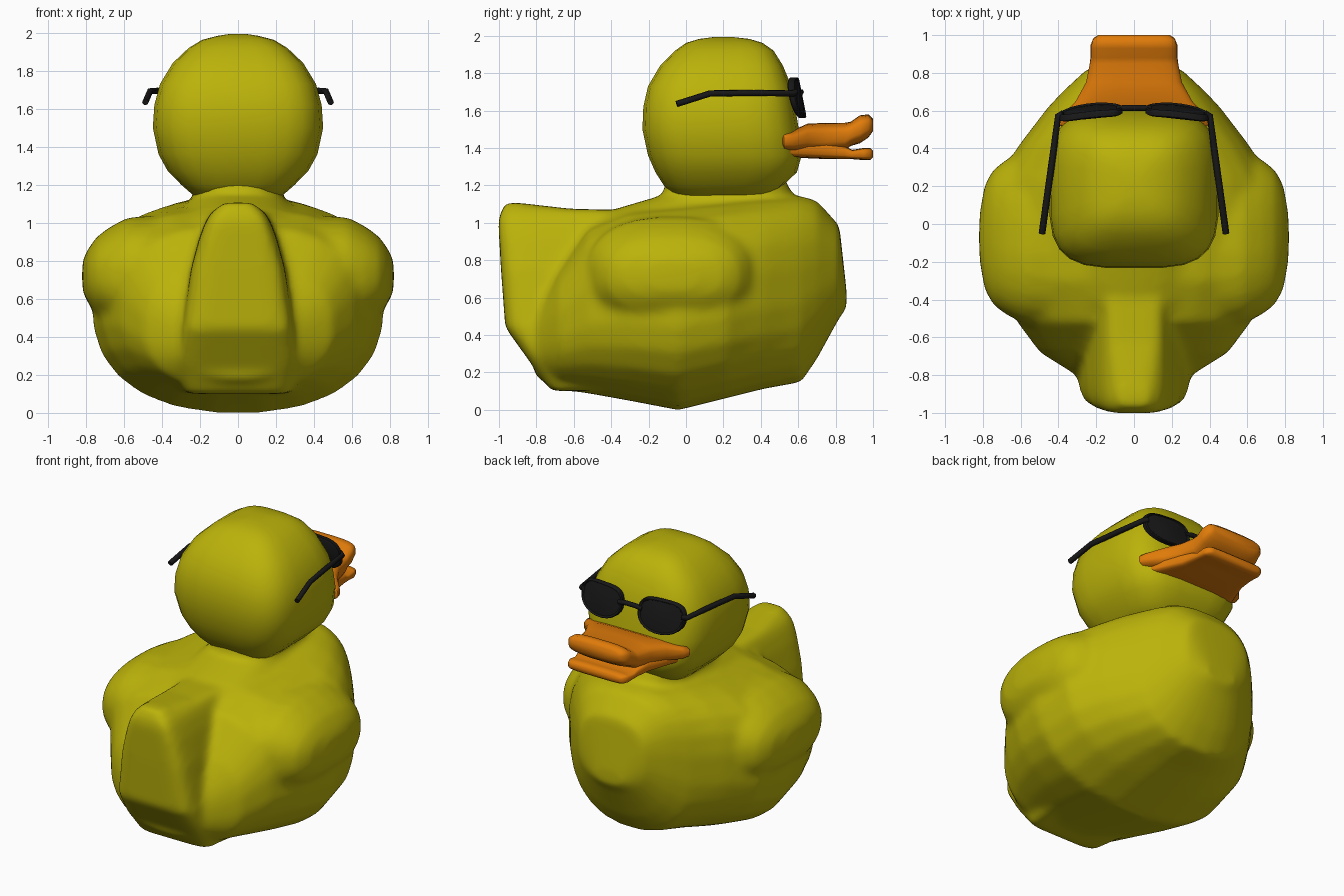
import bpy, bmesh, math

if "Cube" in bpy.data.objects:
    bpy.data.objects.remove(bpy.data.objects["Cube"])


def material(name, rgb):
    m = bpy.data.materials.new(name)
    m.diffuse_color = (*rgb, 1)
    m.use_nodes = True
    m.node_tree.nodes["Principled BSDF"].inputs["Base Color"].default_value = m.diffuse_color
    return m


YELLOW = material("yellow", (0.50, 0.45, 0.003))
ORANGE = material("orange", (0.75, 0.20, 0.003))
BLACK = material("black", (0.009, 0.009, 0.009))


def oval(c1, r1, c2, r2, n=2.5, n_top=None, count=24):
    """Superellipse outline, with an optional different roundness on its upper half."""
    pts = []
    for i in range(count):
        a = 2 * math.pi * (i + 0.5) / count
        c, s = math.cos(a), math.sin(a)
        e = 2 / (n_top if n_top and s > 0 else n)
        pts.append((c1 + r1 * math.copysign(abs(c) ** e, c),
                    c2 + r2 * math.copysign(abs(s) ** e, s)))
    return pts


def smooth(ob, angle):
    bpy.ops.object.select_all(action='DESELECT')
    ob.select_set(True)
    bpy.context.view_layer.objects.active = ob
    bpy.ops.object.shade_smooth_by_angle(angle=math.radians(angle))


def loft(name, rings, mat, angle=55):
    bm = bmesh.new()
    vs = [[bm.verts.new(p) for p in ring] for ring in rings]
    count = len(vs[0])
    for a, b in zip(vs, vs[1:]):
        for i in range(count):
            j = (i + 1) % count
            bm.faces.new((a[i], a[j], b[j], b[i]))
    bm.faces.new(vs[0])
    bm.faces.new(vs[-1])
    bmesh.ops.recalc_face_normals(bm, faces=bm.faces)
    me = bpy.data.meshes.new(name)
    bm.to_mesh(me)
    bm.free()
    me.materials.append(mat)
    ob = bpy.data.objects.new(name, me)
    bpy.context.collection.objects.link(ob)
    smooth(ob, angle)
    return ob


def loft_y(name, stations, mat, n=2.3, n_top=None, angle=55):
    """Stations: y, bottom z, top z, half width."""
    return loft(name, [[(x, y, z) for x, z in oval(0, w, (zb + zt) / 2, (zt - zb) / 2, n, n_top)]
                       for y, zb, zt, w in stations], mat, angle)


def loft_z(name, levels, mat, n=2.5, angle=55):
    """Levels: z, back y, front y, half width."""
    return loft(name, [[(x, y, z) for x, y in oval(0, w, (y0 + y1) / 2, (y1 - y0) / 2, n)]
                       for z, y0, y1, w in levels], mat, angle)


# Body
body = loft_y("body", [(-0.81, .18, .55, .29), (-0.68, .11, .76, .50), (-0.52, .085, .98, .62),
                       (-0.30, .045, 1.07, .72), (-0.04, -.005, 1.095, .77),
                       (0.22, .06, 1.12, .735), (0.42, .11, 1.14, .61), (0.615, .145, 1.145, .46),
                       (0.70, .27, 1.12, .38), (0.82, .49, .985, .25), (0.858, .54, .64, .12)],
              YELLOW, 2.3, 2.8)

# Tail
tail = loft_z("tail", [(.10, -.72, -.2, .28), (.27, -.845, -.2, .315), (.44, -.967, -.2, .295),
                       (.75, -.99, -.2, .25), (.92, -1.0, -.1, .205), (1.01, -1.005, -.05, .17),
                       (1.06, -.99, -.05, .14), (1.075, -.98, -.62, .11),
                       (1.107, -.965, -.90, .08)], YELLOW, 7)

# Neck
neck = loft_z("neck", [(1.02, -.48, .72, .38), (1.08, -.36, .68, .28),
                       (1.15, -.12, .57, .23), (1.24, -.11, .53, .25)], YELLOW, 2.6)

# Wings
wings = [loft("wing", [[(s * x, y, z) for y, z in oval(-.07, ry, .72, rz, 2.4)]
                       for x, ry, rz in ((.40, .48, .32), (.58, .46, .31), (.68, .41, .255),
                                         (.745, .36, .205), (.79, .28, .14), (.815, .14, .09),
                                         (.82, .05, .04))], YELLOW) for s in (1, -1)]

# Fuse the torso parts into one blended skin
bpy.ops.object.select_all(action='DESELECT')
for ob in (body, tail, neck, *wings):
    ob.select_set(True)
bpy.context.view_layer.objects.active = body
bpy.ops.object.join()
mod = body.modifiers.new("fuse", 'REMESH')
mod.mode = 'VOXEL'
mod.voxel_size = 0.022
mod.use_smooth_shade = True
mod = body.modifiers.new("blend", 'SMOOTH')
mod.factor = 0.5
mod.iterations = 14

# Head
loft_z("head", [(1.13, -.05, .45, .22), (1.20, -.12, .52, .30), (1.27, -.165, .595, .37),
                (1.36, -.205, .62, .42), (1.50, -.235, .605, .45), (1.62, -.23, .585, .442),
                (1.73, -.205, .565, .412), (1.84, -.14, .52, .345), (1.92, -.06, .47, .26),
                (1.962, .0, .41, .19), (1.983, .07, .34, .11), (1.992, .14, .26, .05)],
       YELLOW, 3.6)

# Beak
loft_y("upper_beak", [(.515, 1.40, 1.475, .38), (.525, 1.38, 1.49, .40), (.57, 1.375, 1.495, .385),
                      (.65, 1.375, 1.53, .31), (.75, 1.375, 1.535, .255), (.85, 1.385, 1.535, .235),
                      (.88, 1.41, 1.54, .23), (.93, 1.425, 1.575, .23), (.975, 1.455, 1.58, .22),
                      (1.0, 1.49, 1.555, .19)], ORANGE, 3.5)
loft_y("lower_beak", [(.54, 1.35, 1.43, .34), (.65, 1.345, 1.43, .295), (.76, 1.34, 1.43, .25),
                      (.85, 1.34, 1.41, .235), (.89, 1.34, 1.39, .23), (.95, 1.335, 1.40, .23),
                      (.985, 1.335, 1.40, .215), (1.0, 1.35, 1.385, .19)], ORANGE, 5)


# Sunglasses
def lens_y(x, z):
    return .605 - .035 * max(0, (x - .12) / .27) ** 2 - .20 * (z - 1.665)


def bar(name, points, radius):
    cu = bpy.data.curves.new(name, 'CURVE')
    cu.dimensions = '3D'
    cu.bevel_depth = radius
    cu.bevel_resolution = 1
    cu.use_fill_caps = True
    sp = cu.splines.new('POLY')
    sp.points.add(len(points) - 1)
    for p, co in zip(sp.points, points):
        p.co = (*co, 1)
    cu.materials.append(BLACK)
    ob = bpy.data.objects.new(name, cu)
    bpy.context.collection.objects.link(ob)


for side, tag in ((1, "right"), (-1, "left")):
    rings = []
    for s, off in ((.90, -.020), (1, -.012), (1, .014), (.96, .020), (.91, .018),
                   (.88, .012), (.45, .018), (.1, .020)):
        rings.append([(side * x, lens_y(x, z) + off, z)
                      for x, z in oval(.228, .167 * s, 1.668, .11 * s, 2.1, 3.2, 24)])
    loft(tag + "_lens", rings, BLACK, 40)
    bar(tag + "_temple", [(side * .375, .585, 1.70), (side * .402, .57, 1.692),
                          (side * .43, .36, 1.694), (side * .462, .13, 1.692),
                          (side * .487, -.05, 1.635)], .018)
bar("bridge", [(-.09, .61, 1.69), (-.04, .615, 1.70), (.04, .615, 1.70), (.09, .61, 1.69)], .016)
